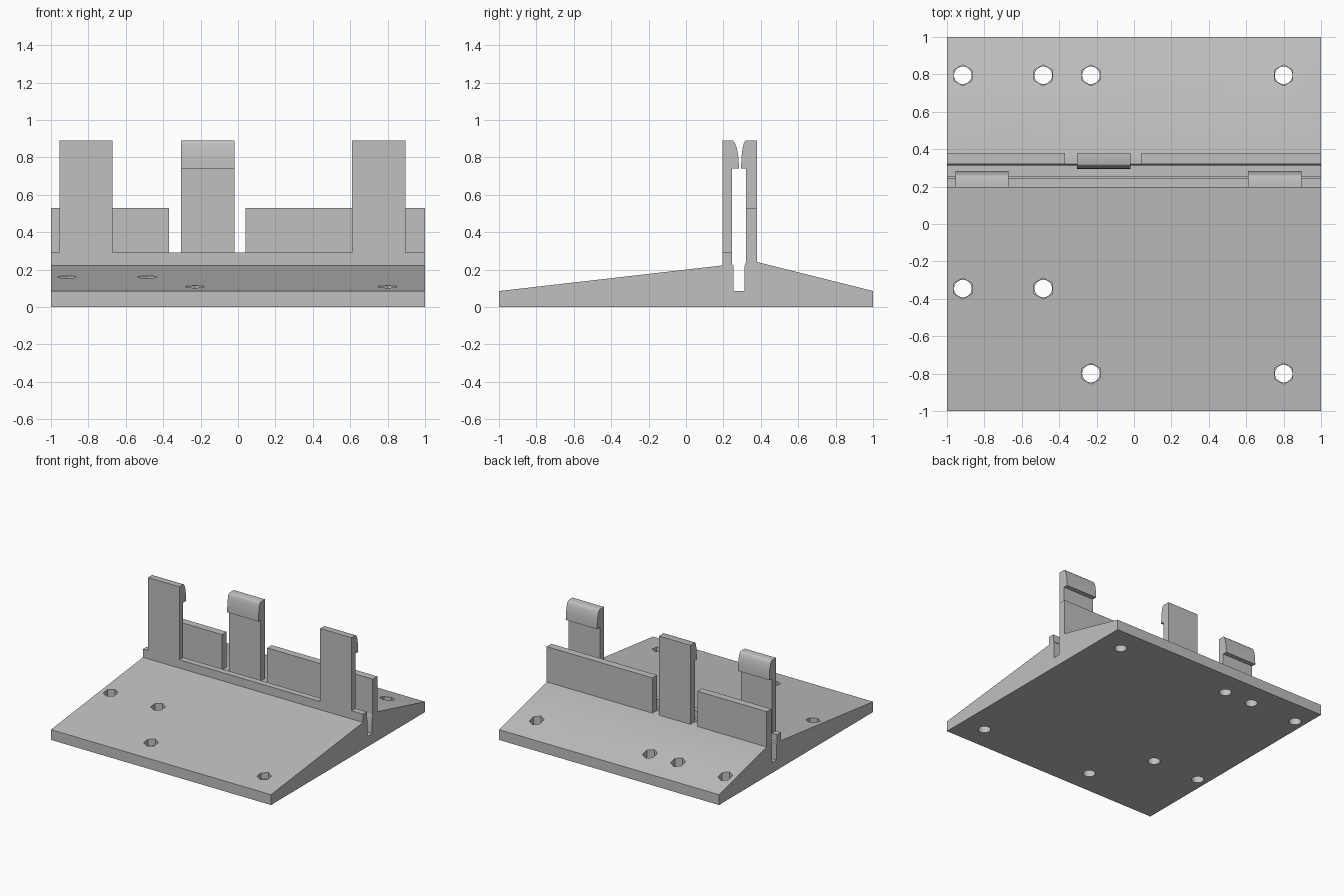
import bpy, bmesh, math
from mathutils import Matrix

cube = bpy.data.objects.get("Cube")
if cube:
    bpy.data.objects.remove(cube, do_unlink=True)

grey = bpy.data.materials.new("plain grey")
grey.use_nodes = True
colour = (0.53, 0.53, 0.53, 1)
grey.diffuse_color = colour
grey.node_tree.nodes["Principled BSDF"].inputs["Base Color"].default_value = colour


def add_object(name, bm):
    bmesh.ops.recalc_face_normals(bm, faces=bm.faces)
    mesh = bpy.data.meshes.new(name)
    bm.to_mesh(mesh)
    bm.free()
    mesh.materials.append(grey)
    obj = bpy.data.objects.new(name, mesh)
    bpy.context.collection.objects.link(obj)
    return obj


def extrude_profile(name, profile, x0, x1):
    """Sweep a (y, z) outline along x."""
    bm = bmesh.new()
    face = bm.faces.new([bm.verts.new((x0, y, z)) for y, z in profile])
    swept = bmesh.ops.extrude_face_region(bm, geom=[face])
    verts = [v for v in swept["geom"] if isinstance(v, bmesh.types.BMVert)]
    bmesh.ops.translate(bm, vec=(x1 - x0, 0, 0), verts=verts)
    return add_object(name, bm)


def activate(obj):
    bpy.ops.object.select_all(action='DESELECT')
    obj.select_set(True)
    bpy.context.view_layer.objects.active = obj


def smooth(obj):
    activate(obj)
    bpy.ops.object.shade_smooth_by_angle(angle=math.radians(30))


def cut_prisms(target, name, places, radius, sides, z0, z1):
    """Cut a vertical prism out of the target at each place."""
    bm = bmesh.new()
    for x, y in places:
        move = Matrix.Translation((x, y, (z0 + z1) / 2))
        turn = Matrix.Rotation(math.pi / 2, 4, 'Z') if sides == 6 else Matrix()
        new = bmesh.ops.create_cone(bm, cap_ends=True, segments=sides, radius1=radius,
                                    radius2=radius, depth=z1 - z0)
        # Put one corner on the y axis whatever the primitive's start angle
        corner = new["verts"][0].co
        angle = math.pi / 2 - math.atan2(corner.y, corner.x)
        turn = Matrix.Rotation(angle, 4, 'Z')
        bmesh.ops.transform(bm, matrix=move @ turn, verts=new["verts"])
    cutter = add_object(name, bm)
    cutter.hide_render = True
    mod = target.modifiers.new(name, 'BOOLEAN')
    mod.operation = 'DIFFERENCE'
    mod.solver = 'EXACT'
    mod.object = cutter
    activate(target)
    bpy.ops.object.modifier_apply(modifier=mod.name)
    bpy.data.objects.remove(cutter, do_unlink=True)


FRONT, INNER_FRONT, INNER_BACK, BACK = 0.195, 0.246, 0.32, 0.38
CURB, LEDGE, TOP, LIP = 0.29, 0.24, 0.89, 0.74

# Sloped base with the slot and the front curb
base = extrude_profile("sloped_base", [
    (-1, 0), (1, 0), (1, 0.085), (BACK, LEDGE), (INNER_BACK, LEDGE),
    (0.314, 0.22), (0.314, 0.085), (0.253, 0.085), (0.253, 0.22),
    (INNER_FRONT, 0.23), (INNER_FRONT, CURB), (FRONT, CURB), (FRONT, 0.222), (-1, 0.085)], -1, 1)

# Screw holes with hexagonal nut pockets
holes = [(x, 0.795) for x in (-0.915, -0.485, -0.23, 0.8)]
holes += [(-0.915, -0.345), (-0.485, -0.345), (-0.23, -0.8), (0.8, -0.8)]
cut_prisms(base, "nut_pocket_cutter", holes, 0.056, 6, 0.06, 0.4)
cut_prisms(base, "screw_hole_cutter", holes, 0.047, 32, -0.1, 0.4)
smooth(base)

# Back wall in two lengths
for side, x0, x1 in (("right", -1, -0.37), ("left", 0.04, 1)):
    extrude_profile("back_wall_" + side, [
        (INNER_BACK, LEDGE), (BACK, LEDGE), (BACK, 0.53), (INNER_BACK, 0.53)], x0, x1)


def clip(name, x0, x1, outer, inner, tip, foot):
    """Upright tab with a rounded hook facing the slot."""
    steps = 10
    hook = []
    for i in range(steps + 1):
        a = math.pi / 2 * i / steps
        hook.append((inner + (tip - inner) * math.sin(a), LIP + (TOP - LIP) * math.cos(a)))
    smooth(extrude_profile(name, [(inner, foot), (outer, foot), (outer, TOP)]
                           + hook + [(inner, LIP)], x0, x1))


# Snap clips: two in front, one behind
clip("front_clip_right", -0.955, -0.67, FRONT, INNER_FRONT, 0.283, CURB)
clip("front_clip_left", 0.61, 0.895, FRONT, INNER_FRONT, 0.283, CURB)
clip("back_clip", -0.305, -0.02, BACK, INNER_BACK, 0.295, LEDGE)
